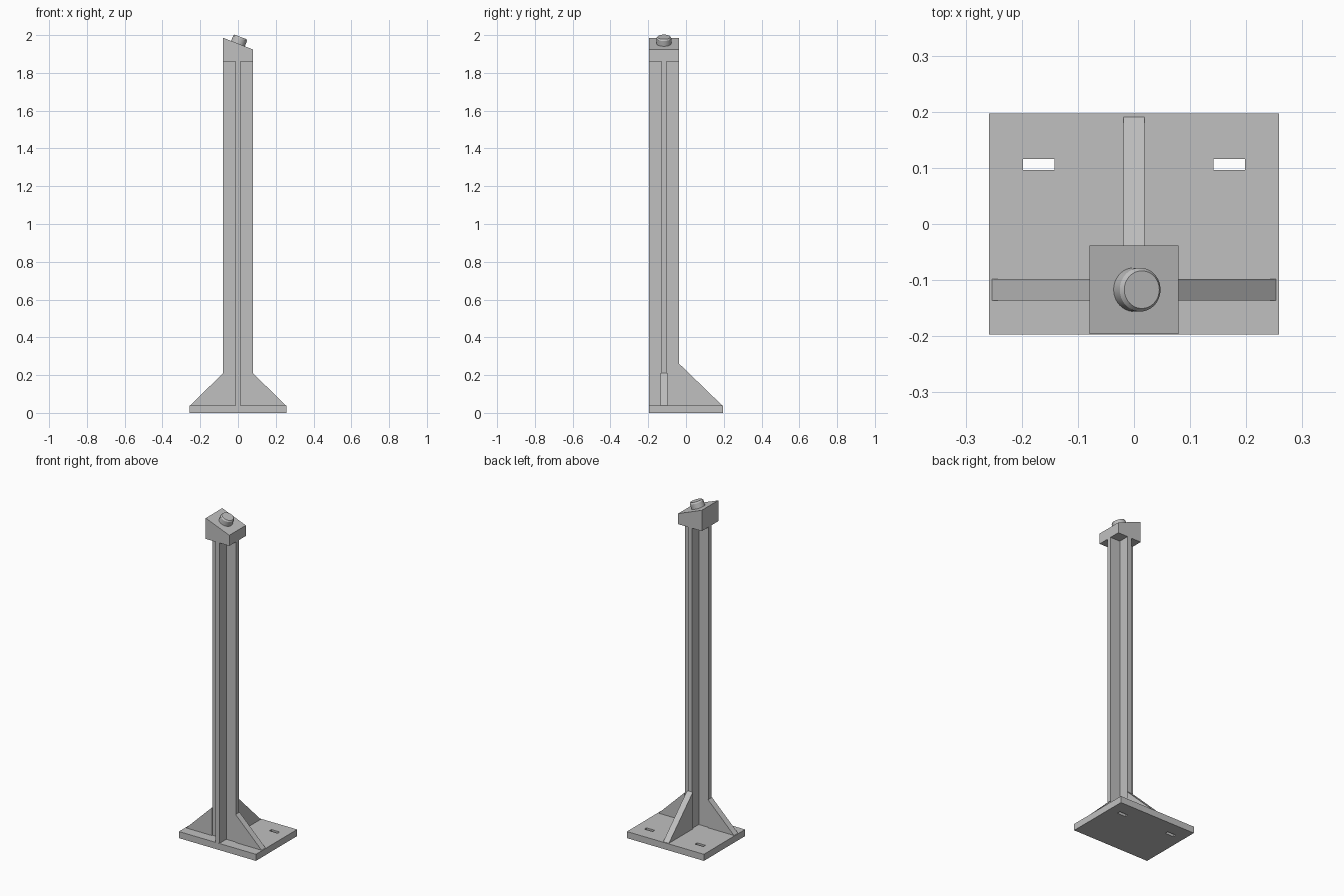
import bpy
import bmesh
import math
from mathutils import Matrix, Vector

if "Cube" in bpy.data.objects:
    bpy.data.objects.remove(bpy.data.objects["Cube"], do_unlink=True)

grey = bpy.data.materials.new("plain_grey")
grey.use_nodes = True
colour = (0.53, 0.53, 0.53, 1)
grey.diffuse_color = colour
grey.node_tree.nodes["Principled BSDF"].inputs["Base Color"].default_value = colour

POST_Y = -0.117      # post axis
HALF = 0.079         # half width of post and cap
PLATE_TOP = 0.04
CAP_BOTTOM = 1.86
PLATE_X, PLATE_Y = 0.258, 0.197


def finish(name, bm):
    bmesh.ops.recalc_face_normals(bm, faces=bm.faces)
    mesh = bpy.data.meshes.new(name)
    bm.to_mesh(mesh)
    bm.free()
    mesh.materials.append(grey)
    obj = bpy.data.objects.new(name, mesh)
    bpy.context.collection.objects.link(obj)
    return obj


def prism(name, points, direction):
    """Extrude a closed outline of 3D points along a direction."""
    bm = bmesh.new()
    face = bm.faces.new([bm.verts.new(p) for p in points])
    new = bmesh.ops.extrude_face_region(bm, geom=[face])["geom"]
    bmesh.ops.translate(bm, vec=direction,
                        verts=[v for v in new if isinstance(v, bmesh.types.BMVert)])
    return finish(name, bm)


def rectangle(x, y, half_x, half_y, z):
    return [(x + sx * half_x, y + sy * half_y, z)
            for sx, sy in ((-1, -1), (1, -1), (1, 1), (-1, 1))]


# Base plate with two slots
plate = prism("base_plate", rectangle(0, 0, PLATE_X, PLATE_Y, 0), (0, 0, PLATE_TOP))
for side, label in ((-1, "right"), (1, "left")):
    cutter = prism(label + "_slot_cutter",
                   rectangle(side * 0.17, 0.106, 0.028, 0.01, -0.05), (0, 0, 0.15))
    cutter.hide_render = True
    cutter.hide_set(True)
    cut = plate.modifiers.new(label + "_slot", "BOOLEAN")
    cut.operation = "DIFFERENCE"
    cut.solver = "EXACT"
    cut.object = cutter

# Cross-shaped post: one arm outline turned four times
web = 0.013
outline = []
for turn in range(4):
    spin = Matrix.Rotation(turn * math.pi / 2, 3, "Z")
    for corner in ((HALF, -web, 0), (HALF, web, 0), (web, web, 0)):
        outline.append(spin @ Vector(corner) + Vector((0, POST_Y, PLATE_TOP)))
prism("cross_post", outline, (0, 0, CAP_BOTTOM - PLATE_TOP))

# Gussets on both sides and at the back
thick = 0.019
for side, label in ((-1, "right"), (1, "left")):
    prism(label + "_gusset",
          [(side * x, POST_Y - thick, z) for x, z in
           ((HALF, PLATE_TOP), (0.253, PLATE_TOP), (HALF, 0.21))],
          (0, 2 * thick, 0))
prism("back_gusset",
      [(-thick, y, z) for y, z in
       ((POST_Y + HALF, PLATE_TOP), (0.191, PLATE_TOP), (POST_Y + HALF, 0.262))],
      (2 * thick, 0, 0))

# Cap block with a sloping top
high, low = 1.986, 1.924
prism("sloped_cap",
      [(x, POST_Y - HALF, z) for x, z in
       ((-HALF, CAP_BOTTOM), (HALF, CAP_BOTTOM), (HALF, low), (-HALF, high))],
      (0, 2 * HALF, 0))

# Round stud with a chamfered rim, square to the sloping top
bm = bmesh.new()
profile = [(0, -0.01), (0.039, -0.01), (0.039, 0.03), (0.0335, 0.038), (0, 0.038)]
verts = [bm.verts.new((r, 0, z)) for r, z in profile]
edges = [bm.edges.new(pair) for pair in zip(verts, verts[1:])]
bmesh.ops.spin(bm, geom=verts + edges, cent=(0, 0, 0), axis=(0, 0, 1),
               angle=math.tau, steps=48)
bmesh.ops.remove_doubles(bm, verts=bm.verts, dist=0.0001)
tilt = math.atan2(high - low, 2 * HALF)
bm.transform(Matrix.Translation((0, POST_Y, (high + low) / 2))
             @ Matrix.Rotation(tilt, 4, "Y"))
stud = finish("top_stud", bm)
bpy.ops.object.select_all(action="DESELECT")
stud.select_set(True)
bpy.context.view_layer.objects.active = stud
bpy.ops.object.shade_smooth_by_angle(angle=math.radians(30))
